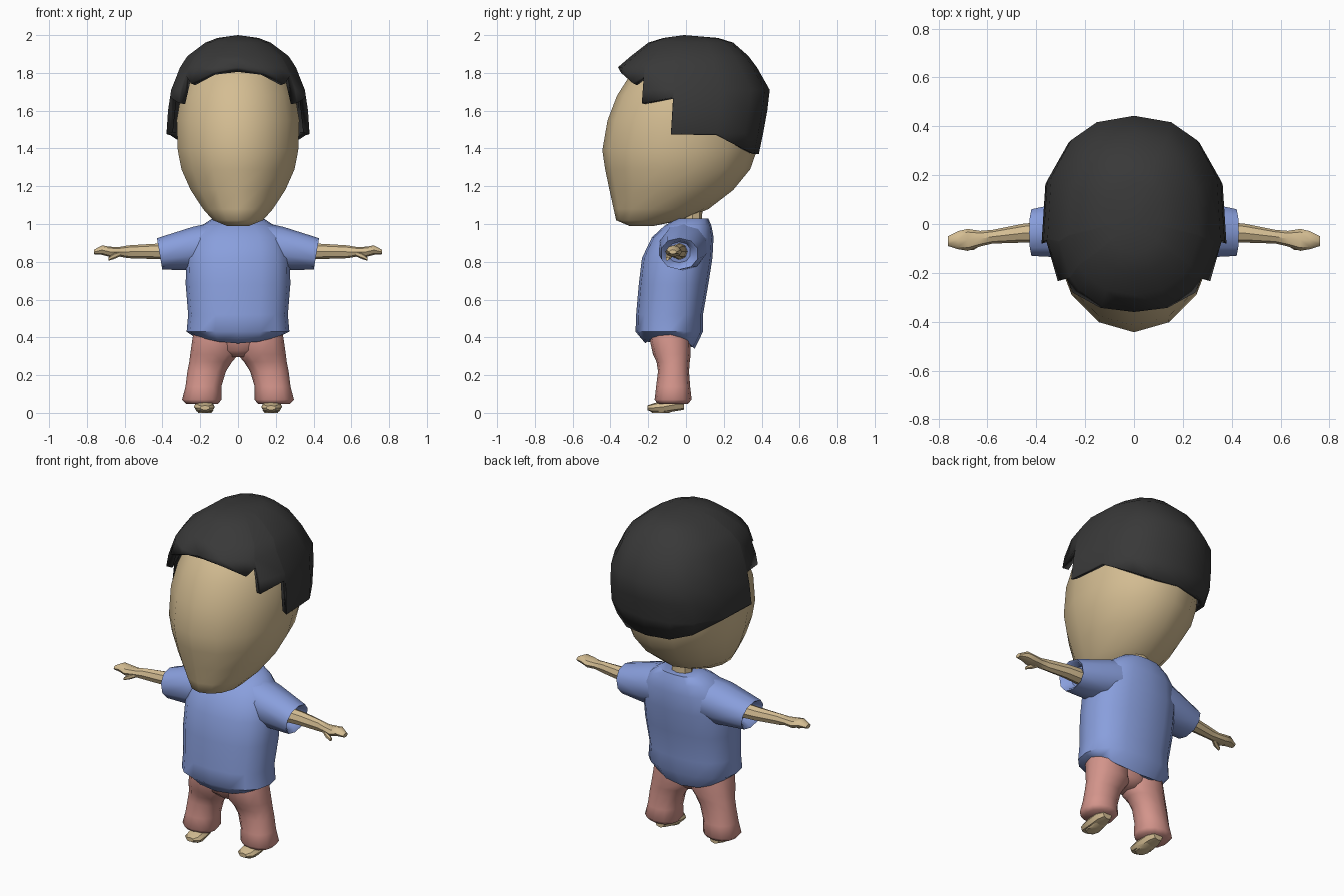
import bpy, bmesh, math


def material(name, rgb):
    m = bpy.data.materials.new(name)
    m.diffuse_color = (*rgb, 1)
    return m


SKIN = material("skin", (0.66, 0.51, 0.29))
BLUE = material("shirt_blue", (0.25, 0.345, 0.72))
PINK = material("trouser_pink", (0.66, 0.30, 0.26))
BLACK = material("hair_black", (0.04, 0.04, 0.04))


def spow(v, p):
    return math.copysign(abs(v) ** (2 / p), v)


def finish(name, bm, mat, angle=40):
    bmesh.ops.recalc_face_normals(bm, faces=bm.faces)
    me = bpy.data.meshes.new(name)
    bm.to_mesh(me)
    bm.free()
    me.materials.append(mat)
    ob = bpy.data.objects.new(name, me)
    bpy.context.collection.objects.link(ob)
    bpy.ops.object.select_all(action='DESELECT')
    ob.select_set(True)
    bpy.context.view_layer.objects.active = ob
    bpy.ops.object.shade_smooth_by_angle(angle=math.radians(angle))
    return ob


def loft(name, mat, rings, axis='Z', n=12, p=2.0, side=1, tweak=None, angle=40):
    """Rings are (position along axis, centre 1, centre 2, radius 1, radius 2)."""
    bm = bmesh.new()
    loops = []
    for i, (t, c1, c2, r1, r2) in enumerate(rings):
        loop = []
        for k in range(n):
            a = 2 * math.pi * k / n
            s, c = spow(math.sin(a), p), -spow(math.cos(a), p)
            u, v = c1 + r1 * s, c2 + r2 * c
            x, y, z = {'X': (t, u, v), 'Y': (u, t, v), 'Z': (u, v, t)}[axis]
            if tweak:
                x, y, z = tweak(i, s, c, x, y, z)
            loop.append(bm.verts.new((x * side, y, z)))
        loops.append(loop)
    for a, b in zip(loops, loops[1:]):
        for k in range(n):
            bm.faces.new((a[k], a[(k + 1) % n], b[(k + 1) % n], b[k]))
    bm.faces.new(loops[0])
    bm.faces.new(loops[-1])
    return finish(name, bm, mat, angle)


def upright(rows):
    """(z, front y, back y, half width) to loft rings."""
    return [(z, 0, (f + b) / 2, w, (b - f) / 2) for z, f, b, w in rows]


# Head and neck
loft("head", SKIN, upright([
    (0.99, -0.30, -0.17, 0.06), (1.02, -0.37, -0.02, 0.135),
    (1.08, -0.383, 0.12, 0.19), (1.18, -0.405, 0.25, 0.257),
    (1.29, -0.428, 0.34, 0.307), (1.39, -0.443, 0.375, 0.327),
    (1.55, -0.415, 0.39, 0.333), (1.68, -0.365, 0.39, 0.31),
    (1.79, -0.295, 0.35, 0.265), (1.90, -0.17, 0.25, 0.17)]), n=14, angle=60)
loft("neck", SKIN, [(0.94, 0, 0.03, 0.08, 0.065), (1.04, 0, 0.035, 0.06, 0.05),
                    (1.12, 0, 0.03, 0.07, 0.06)], n=8)

# Hair cap: columns run from the crown down to a stepped edge
HAIR = [(1.37, -0.40, 0.385, 0.335), (1.48, -0.40, 0.408, 0.383),
        (1.60, -0.40, 0.43, 0.375), (1.71, -0.39, 0.443, 0.358),
        (1.83, -0.36, 0.375, 0.31), (1.89, -0.29, 0.33, 0.27),
        (1.96, -0.20, 0.25, 0.175), (1.985, -0.12, 0.17, 0.11)]


def hair_point(deg, z):
    z = min(max(z, HAIR[0][0]), HAIR[-1][0])
    for lo, hi in zip(HAIR, HAIR[1:]):
        if z <= hi[0]:
            f = (z - lo[0]) / (hi[0] - lo[0])
            front, back, w = (lo[j] + f * (hi[j] - lo[j]) for j in (1, 2, 3))
            break
    a = math.radians(deg)
    y = (front + back) / 2 - (back - front) / 2 * spow(math.cos(a), 2.3)
    return (w * spow(math.sin(a), 2.3), y, z)


EDGE = [(0, 1.83), (22, 1.80), (44, 1.745), (55, 1.785), (55.6, 1.64),
        (80, 1.67), (80.6, 1.475), (110, 1.47), (137, 1.40), (158, 1.37), (180, 1.37)]
columns = EDGE + [(360 - d, z) for d, z in reversed(EDGE[1:-1])]
bm = bmesh.new()
crown = bm.verts.new((0, -0.01, 2.0))
grid = []
for deg, low in columns:
    # Shared heights keep neighbouring columns lined up above the edge
    grid.append([bm.verts.new(hair_point(deg, max(low, h)))
                 for h in (1.985, 1.96, 1.89, 1.83, 1.71, 1.60, 1.48, 1.37)])
for i, a in enumerate(grid):
    b = grid[(i + 1) % len(grid)]
    bm.faces.new((crown, a[0], b[0]))
    for j in range(7):
        bm.faces.new((a[j], a[j + 1], b[j + 1], b[j]))
bmesh.ops.remove_doubles(bm, verts=bm.verts, dist=0.0005)
bmesh.ops.dissolve_degenerate(bm, edges=bm.edges, dist=0.0005)
hair = finish("hair", bm, BLACK, 50)
shell = hair.modifiers.new("thickness", 'SOLIDIFY')
shell.thickness = 0.035
shell.offset = -1


# Shirt body with a wavy hem, higher at the sides and lower at the back
def hem(i, s, c, x, y, z):
    if i == 0:
        z += 0.045 * s * s - (0.03 * c if c > 0 else 0)
    return x, y, z


loft("shirt_body", BLUE, upright([
    (0.368, -0.215, 0.045, 0.235), (0.43, -0.267, 0.09, 0.272),
    (0.52, -0.264, 0.09, 0.264), (0.68, -0.25, 0.118, 0.277),
    (0.82, -0.233, 0.14, 0.275), (0.93, -0.18, 0.146, 0.25),
    (0.99, -0.115, 0.135, 0.195), (1.03, -0.05, 0.118, 0.135)]),
    n=16, p=2.4, tweak=hem, angle=50)


# Sleeve cuffs lean outward at the top
def cuff(i, s, c, x, y, z):
    return (x - 0.014 * c if i >= 2 else x), y, z


for side, label in ((1, "right"), (-1, "left")):
    loft(label + "_sleeve", BLUE, [
        (0.10, 0.0, 0.90, 0.125, 0.115), (0.24, -0.02, 0.87, 0.125, 0.115),
        (0.415, -0.035, 0.842, 0.10, 0.083), (0.405, -0.035, 0.845, 0.085, 0.07),
        (0.36, -0.035, 0.85, 0.06, 0.055)],
        axis='X', n=10, p=2.2, side=side,
        tweak=lambda i, s, c, x, y, z: (x + 0.014 * c if i >= 2 else x, y, z))

    # Arm tapering into a mitten hand, with a small thumb
    loft(label + "_arm", SKIN, [
        (0.33, -0.035, 0.855, 0.045, 0.045), (0.45, -0.037, 0.855, 0.039, 0.040),
        (0.58, -0.052, 0.853, 0.028, 0.034), (0.63, -0.06, 0.853, 0.032, 0.025),
        (0.68, -0.065, 0.853, 0.045, 0.027), (0.72, -0.066, 0.862, 0.037, 0.025),
        (0.762, -0.07, 0.852, 0.02, 0.012)], axis='X', n=8, side=side)
    loft(label + "_thumb", SKIN, [
        (0.62, -0.07, 0.845, 0.015, 0.015), (0.655, -0.09, 0.832, 0.018, 0.017),
        (0.685, -0.098, 0.815, 0.010, 0.009)], axis='X', n=6, side=side)

    # Trouser leg and foot
    loft(label + "_trouser_leg", PINK, [
        (0.048, 0.19, -0.07, 0.085, 0.08), (0.07, 0.192, -0.068, 0.104, 0.098),
        (0.14, 0.183, -0.068, 0.095, 0.09), (0.22, 0.166, -0.066, 0.102, 0.082),
        (0.27, 0.145, -0.068, 0.113, 0.088), (0.31, 0.125, -0.075, 0.128, 0.10),
        (0.40, 0.12, -0.085, 0.12, 0.11), (0.47, 0.115, -0.08, 0.11, 0.10)],
        n=12, p=2.2, side=side, angle=60)
    loft(label + "_foot", SKIN, [
        (-0.205, 0.175, 0.027, 0.025, 0.012), (-0.18, 0.175, 0.026, 0.05, 0.022),
        (-0.12, 0.178, 0.032, 0.055, 0.032), (-0.05, 0.18, 0.045, 0.048, 0.035),
        (-0.01, 0.18, 0.045, 0.03, 0.028)], axis='Y', n=8, p=2.4, side=side)
    loft(label + "_sole", SKIN, [
        (0.0, 0.175, -0.135, 0.035, 0.045), (0.015, 0.175, -0.12, 0.045, 0.07)],
        n=8, side=side)

# Seat of the trousers joining both legs
loft("trouser_seat", PINK, [
    (0.295, 0, -0.075, 0.06, 0.06), (0.33, 0, -0.08, 0.14, 0.095),
    (0.42, 0, -0.085, 0.21, 0.115), (0.48, 0, -0.08, 0.20, 0.10)], n=12, angle=60)
